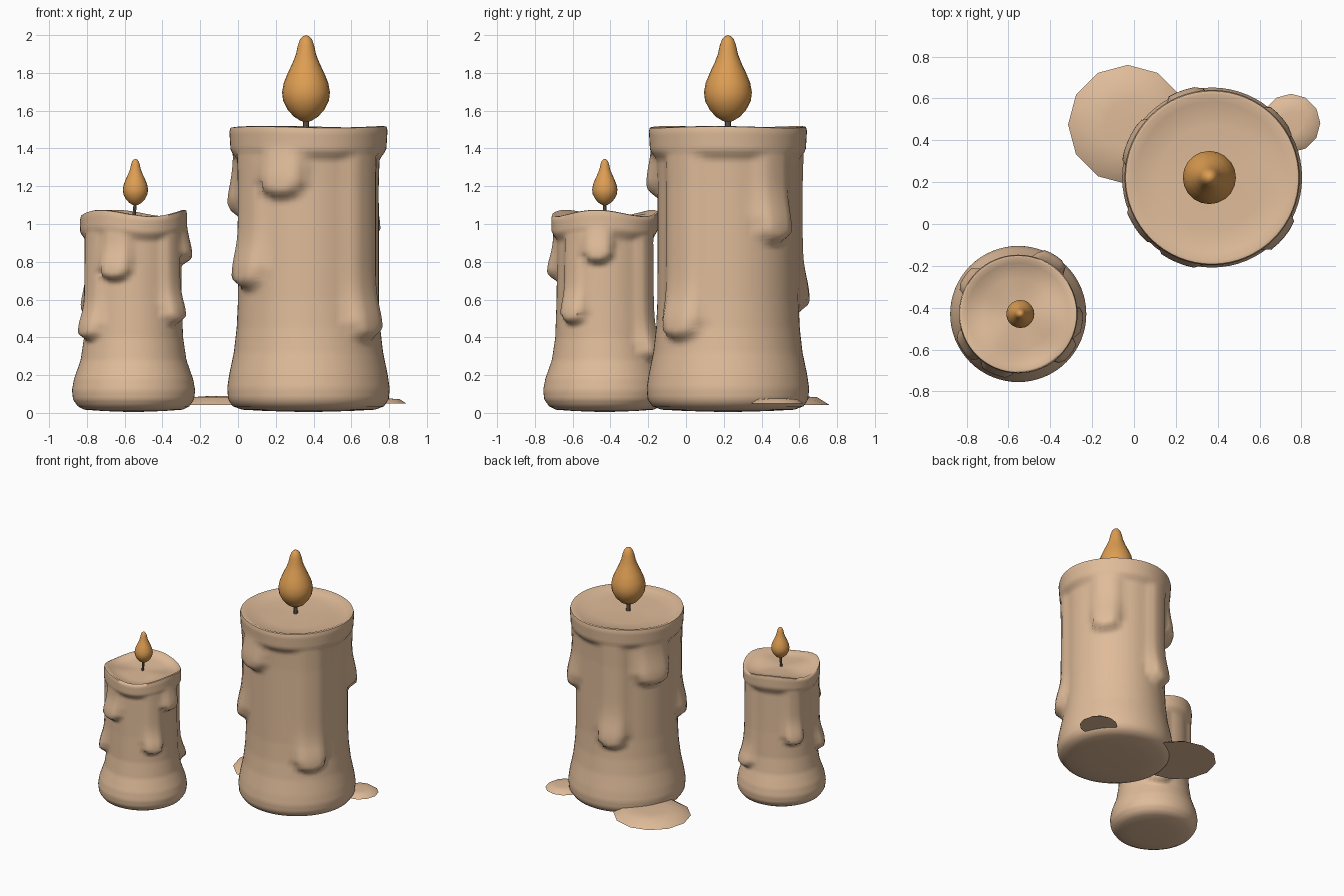
import bpy, bmesh, math
from mathutils import Vector

if "Cube" in bpy.data.objects:
    bpy.data.objects.remove(bpy.data.objects["Cube"])


def material(name, rgb):
    m = bpy.data.materials.new(name)
    m.diffuse_color = (*rgb, 1)
    m.use_nodes = True
    m.node_tree.nodes["Principled BSDF"].inputs["Base Color"].default_value = m.diffuse_color
    return m


WAX = material("peach wax", (0.74, 0.50, 0.32))
FLAME = material("amber flame", (0.73, 0.34, 0.085))
WICK = material("charred wick", (0.16, 0.13, 0.10))


def smooth(a, b, x):
    t = min(1, max(0, (x - a) / (b - a)))
    return t * t * (3 - 2 * t)


def interp(points, z):
    # smooth interpolation of (height, radius) pairs
    for (z0, r0), (z1, r1) in zip(points, points[1:]):
        if z <= z1:
            return r0 + (r1 - r0) * (z - z0) / (z1 - z0)
    return points[-1][1]


def make_object(name, rings, mat, angle=40):
    # skin a list of rings; a one-point ring closes the end with a fan
    bm = bmesh.new()
    loops = [[bm.verts.new(p) for p in ring] for ring in rings]
    for a, b in zip(loops, loops[1:]):
        n = max(len(a), len(b))
        for i in range(n):
            j = (i + 1) % n
            if len(a) == 1:
                bm.faces.new((a[0], b[j], b[i]))
            elif len(b) == 1:
                bm.faces.new((a[i], a[j], b[0]))
            else:
                bm.faces.new((a[i], a[j], b[j], b[i]))
    bmesh.ops.recalc_face_normals(bm, faces=bm.faces)
    me = bpy.data.meshes.new(name)
    bm.to_mesh(me)
    bm.free()
    me.materials.append(mat)
    ob = bpy.data.objects.new(name, me)
    bpy.context.collection.objects.link(ob)
    bpy.context.view_layer.objects.active = ob
    bpy.ops.object.select_all(action='DESELECT')
    ob.select_set(True)
    bpy.ops.object.shade_smooth_by_angle(angle=math.radians(angle))
    return ob


def ring(cx, cy, r, z, n):
    if r == 0:
        return [(cx, cy, z)]
    return [(cx + r * math.cos(2 * math.pi * i / n),
             cy + r * math.sin(2 * math.pi * i / n), z) for i in range(n)]


def candle_body(name, cx, cy, top, size, profile, collar, drips, wave):
    # wax column: profile radius plus rim collar and runs of melted wax
    n, rows = 64, 76
    z0 = 0.035

    def rim_lift(a):
        return wave * math.cos(3 * a + 0.5)

    def radius(a, z):
        extra = 0.035 * smooth(collar - 0.04, collar + 0.03, z)
        for deg, bottom, half in drips:
            d = (a - math.radians(deg) + math.pi) % (2 * math.pi) - math.pi
            u = abs(d) / math.radians(half)
            if u < 1.25:
                zb = bottom + 0.10 * size * u ** 3
                thick = 0.03 + 0.037 * math.exp(-((z - bottom - 0.09 * size) / (0.15 * size)) ** 2)
                amount = thick * (1 - smooth(0.55, 1.25, u))
                extra = max(extra, amount * smooth(zb - 0.01, zb + 0.06 * size, z))
        return interp(profile, z) + extra * (0.55 + 0.45 * size)

    def body_ring(z, scale=1, drop=0):
        out = []
        for i in range(n):
            a = 2 * math.pi * i / n
            r = radius(a, z) * scale
            lift = rim_lift(a) * smooth(top * 0.8, top, z) * scale
            out.append((cx + r * math.cos(a), cy + r * math.sin(a), z + lift - drop))
        return out

    rings = [[(cx, cy, 0.004)], body_ring(z0, 0.55, 0.025), body_ring(z0, 0.88, 0.018)]
    rings += [body_ring(z0 + (top - 0.02 - z0) * k / rows) for k in range(rows + 1)]
    rings += [body_ring(top, 0.985), body_ring(top, 0.95, -0.003),
              body_ring(top, 0.86, 0.014), body_ring(top, 0.6, 0.022),
              [(cx, cy, top - 0.024)]]
    make_object(name, rings, WAX, 60)


# Wax columns: drips are (direction in degrees, lower end, half width in degrees)
candle_body("large_candle", 0.373, 0.222, 1.512, 1.0,
            [(0, 0.39), (0.035, 0.40), (0.07, 0.425), (0.13, 0.43), (0.2, 0.42),
             (0.32, 0.395), (0.45, 0.38), (0.6, 0.373), (1.2, 0.372), (1.4, 0.378), (1.6, 0.39)],
            1.37,
            [(-40, 0.37, 19), (40, 0.88, 17), (108, 0.52, 17), (155, 1.02, 22),
             (213, 0.64, 19), (248, 1.12, 20)], 0.004)
candle_body("small_candle", -0.553, -0.43, 1.055, 0.68,
            [(0, 0.29), (0.035, 0.295), (0.07, 0.32), (0.12, 0.326), (0.18, 0.315),
             (0.28, 0.28), (0.4, 0.262), (0.6, 0.255), (0.9, 0.252), (1.2, 0.255)],
            0.945,
            [(-38, 0.46, 17), (-8, 0.78, 18), (58, 0.27, 18), (145, 0.5, 17),
             (212, 0.375, 19), (248, 0.69, 20)], 0.018)


# Wicks and teardrop flames
def flame(prefix, x, y, base, height, wide, wick_from, lean):
    shape = [(0, 0), (0.01, 0.2), (0.06, 0.5), (0.14, 0.76), (0.24, 0.95), (0.34, 1),
             (0.45, 0.93), (0.57, 0.75), (0.68, 0.56), (0.78, 0.42), (0.88, 0.34),
             (0.95, 0.25), (0.985, 0.14), (1, 0)]
    make_object(prefix + "_flame",
                [ring(x, y, r * wide, base + t * height, 20) for t, r in shape], FLAME, 60)
    r = 0.016 * height / 0.46 + 0.001
    end = base + 0.03
    make_object(prefix + "_wick",
                [ring(x - lean, y, 0, wick_from, 8), ring(x - lean, y, r, wick_from, 8),
                 ring(x, y, r * 0.85, end, 8), ring(x, y, 0, end, 8)], WICK)


flame("large", 0.36, 0.222, 1.54, 0.46, 0.127, 1.47, 0)
flame("small", -0.543, -0.43, 1.098, 0.247, 0.067, 1.01, 0.01)


# Wax puddles beside the large candle
def puddle(name, x, y, r, z, h):
    make_object(name, [ring(x, y, 0, z, 12), ring(x, y, r, z, 12),
                       ring(x, y, r * 0.77, z + h * 0.85, 12),
                       ring(x, y, r * 0.4, z + h, 12), ring(x, y, 0, z + h, 12)], WAX, 40)


puddle("large_puddle", -0.03, 0.475, 0.285, 0.042, 0.048)
puddle("small_puddle", 0.75, 0.482, 0.14, 0.05, 0.026)
